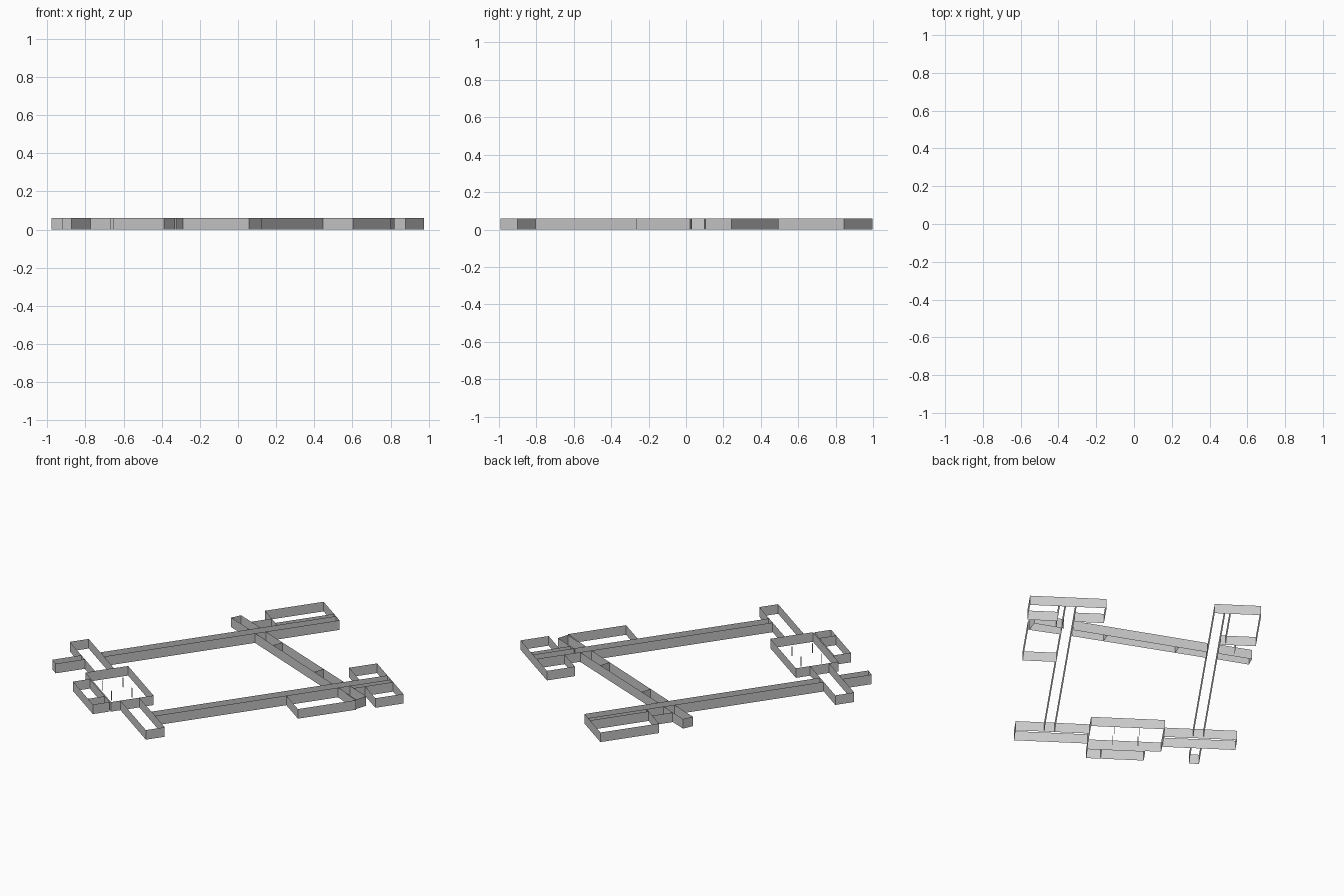
import bpy, bmesh, math
from mathutils import Matrix

cube = bpy.data.objects.get("Cube")
if cube:
    bpy.data.objects.remove(cube, do_unlink=True)

HEIGHT = 0.06
SITE = math.radians(-35)          # the whole plan is turned on the site

grey = bpy.data.materials.new("wall grey")
grey.use_nodes = True
grey.diffuse_color = (0.6, 0.6, 0.6, 1)
grey.node_tree.nodes["Principled BSDF"].inputs["Base Color"].default_value = (0.6, 0.6, 0.6, 1)


def walls(name, *paths, angle=SITE):
    """Raise each plan path into a thin upright sheet."""
    bm = bmesh.new()
    turn = Matrix.Rotation(angle, 3, 'Z')
    for path in paths:
        low = [bm.verts.new((x, y, 0)) for x, y in path]
        high = [bm.verts.new((x, y, HEIGHT)) for x, y in path]
        for i in range(len(path) - 1):
            bm.faces.new((low[i], low[i + 1], high[i + 1], high[i]))
    bmesh.ops.remove_doubles(bm, verts=bm.verts, dist=0.0005)
    bmesh.ops.rotate(bm, verts=bm.verts, matrix=turn)
    mesh = bpy.data.meshes.new(name)
    bm.to_mesh(mesh)
    bm.free()
    mesh.materials.append(grey)
    ob = bpy.data.objects.new(name, mesh)
    bpy.context.collection.objects.link(ob)
    return ob


def rect(x0, x1, y0, y1):
    return [(x0, y0), (x1, y0), (x1, y1), (x0, y1), (x0, y0)]


# Two long wings
walls("west_wing", rect(-.454, -.394, -.665, .757))
walls("east_wing", rect(.394, .454, -.665, .759))

# Rooms at the head of the west wing
walls("northwest_hall",
      [(-.454, .757), (-.659, .757), (-.659, .403), (-.454, .403)],
      [(-.486, .403), (-.486, .757)])
walls("northwest_link", [(-.547, .403), (-.547, .281)])

# Rooms at the head of the east wing
walls("northeast_inner_room", [(.394, .759), (.223, .759), (.223, .590), (.394, .590)])
walls("northeast_outer_room",
      [(.489, .590), (.659, .590), (.659, .759), (.454, .759)],
      [(.489, .521), (.489, .759)])
walls("east_hall", [(.454, .127), (.646, .127), (.646, .477), (.454, .439)])

# South range: two side strips, central hall, rear rooms and a stub
walls("southwest_strip", rect(-.646, -.230, -.781, -.667))
walls("southeast_strip", rect(.196, .616, -.781, -.667))
walls("central_hall", rect(-.228, .194, -.838, -.581))
walls("south_rooms", rect(-.138, .190, -.946, -.845), [(.108, -.946), (.108, -.845)])
walls("southwest_stub", [(-.454, -.781), (-.454, -.957), (-.397, -.957), (-.397, -.781)])

# Thin posts in the central hall
P = 0.002
walls("hall_posts", *[rect(x - P, x + P, y - P, y + P)
                      for x in (-.091, .055) for y in (-.784, -.661)])

# Slanting cross range, broken where the wings pass through
walls("cross_range_west", [(-.20, .507), (-.386, .581), (-.413, .523), (-.238, .454)], angle=0)
walls("cross_range_middle",
      [(-.18, .427), (.566, .125)], [(.603, .183), (-.143, .480)],
      [(-.005, .358), (.016, .416)], [(.392, .199), (.413, .257)], angle=0)
walls("cross_range_east", [(.635, .098), (.799, .029), (.820, .098), (.656, .162)], angle=0)
